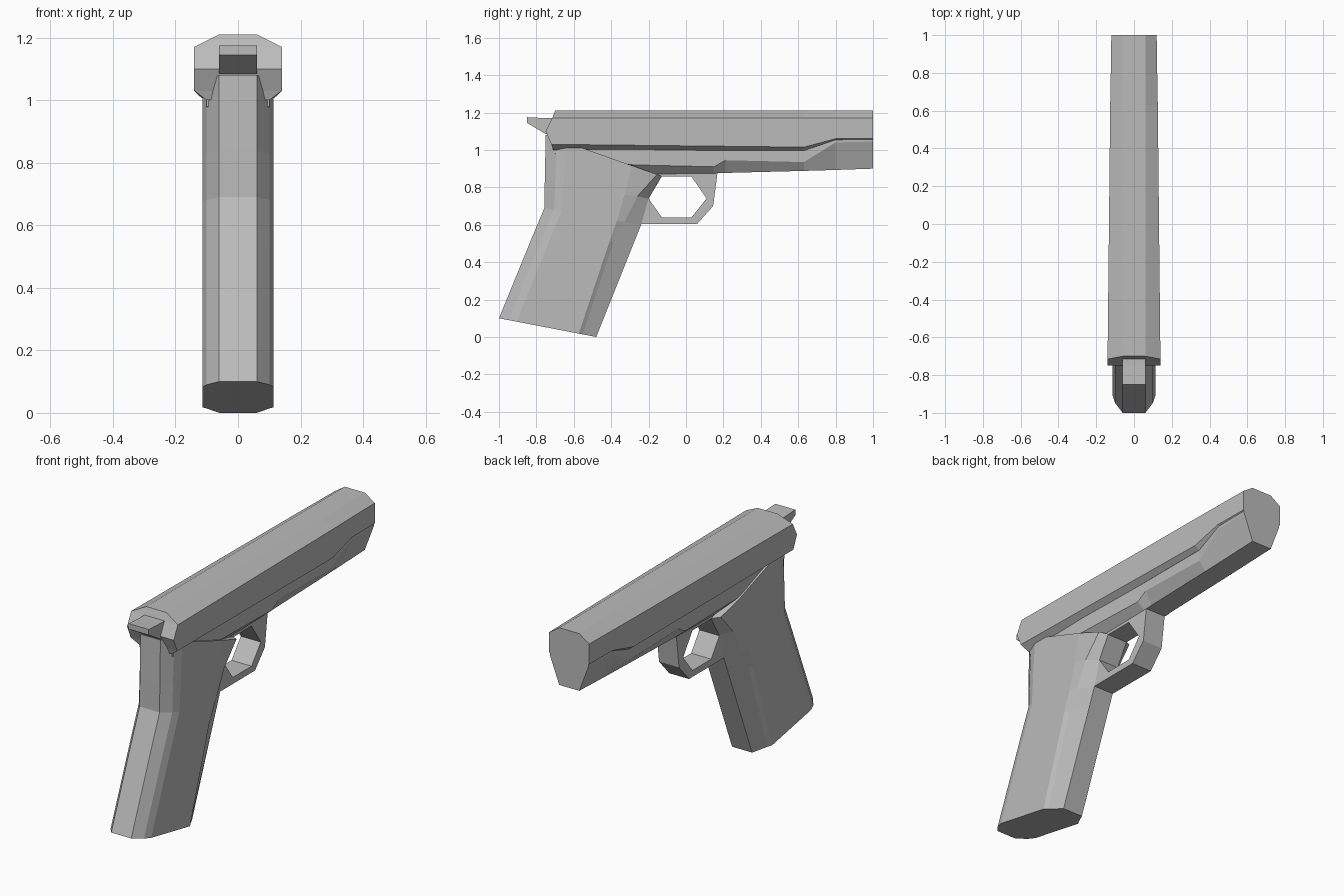
import bpy, bmesh
from mathutils import Vector

old = bpy.data.objects.get("Cube")
if old:
    bpy.data.objects.remove(old, do_unlink=True)

grey = bpy.data.materials.new("plain grey")
grey.use_nodes = True
grey.diffuse_color = (0.5, 0.5, 0.5, 1)
shader = grey.node_tree.nodes["Principled BSDF"]
shader.inputs["Base Color"].default_value = grey.diffuse_color

# Shared dimensions
core = 0.06         # half width of every flat centre strip
slide_top = 1.21
shoulder = 1.17     # height where the slide's top bevel ends
muzzle = 1.0


def finish(name, bm):
    """Turn the bmesh into a named, flat shaded object."""
    bmesh.ops.recalc_face_normals(bm, faces=bm.faces)
    mesh = bpy.data.meshes.new(name)
    bm.to_mesh(mesh)
    bm.free()
    mesh.materials.append(grey)
    part = bpy.data.objects.new(name, mesh)
    bpy.context.collection.objects.link(part)


def loft(name, sections):
    """Skin half sections of (x, y, z) points, mirrored across x, with capped ends."""
    bm = bmesh.new()
    left = [[bm.verts.new((x, y, z)) for x, y, z in section] for section in sections]
    right = [[bm.verts.new((-x, y, z)) for x, y, z in section] for section in sections]

    # Outer walls on both sides, then the centre strips above and below
    for side in (left, right):
        for near, far in zip(side, side[1:]):
            for a, b, c, d in zip(near, near[1:], far[1:], far):
                bm.faces.new((a, b, c, d))
    for row in range(len(sections) - 1):
        for edge in (0, -1):
            bm.faces.new((left[row][edge], right[row][edge],
                          right[row + 1][edge], left[row + 1][edge]))

    # End caps, folded along each pair of mirrored points
    for end in (0, -1):
        for a, b, c, d in zip(left[end], left[end][1:], right[end][1:], right[end]):
            bm.faces.new((a, b, c, d))
    finish(name, bm)


def slide_section(y, half, lip, undercut, fold=0):
    """Bevelled top, upright side and a lip turned in below; fold bulges the end."""
    middle = (shoulder + lip) / 2
    return [
        (core, y + fold, slide_top),
        (half, y + fold * 0.7, shoulder),
        (half, y, middle),
        (half, y + fold * 0.6, lip),
        (half - undercut, y + fold * 0.8, lip - undercut * 0.75),
    ]


def frame_section(y, half, rim, chine, base):
    """Upright wall from rim to chine, then a slope in to the flat base."""
    return [(half, y, rim), (half, y, chine), (core, y, base)]


def grip_section(back, front, panel_end, ridge):
    """Rounded slice from back to front; panel_end and ridge are fractions of it."""
    start = Vector((0, *back))
    stop = Vector((0, *front))
    stations = (0, 0.1, 0.18, panel_end, ridge, 1)
    widths = (core, 0.1, 0.114, 0.114, 0.1, core)
    points = []
    for fraction, width in zip(stations, widths):
        point = start.lerp(stop, fraction)
        points.append((width, point.y, point.z))
    return points


def hammer_section(y, top, bottom):
    return [(core, y, top), (core, y, bottom)]


# Slide: folded rear end, lower lip fading out toward the muzzle
loft("slide", [
    slide_section(-0.75, 0.14, 1.03, 0.04, fold=0.05),
    slide_section(0.63, 0.126, 1.015, 0.025),
    slide_section(0.8, 0.123, 1.06, 0.01),
    slide_section(muzzle, 0.12, 1.06, 0.01),
])

# Frame: shallow over the grip, deep over the guard, tapering to the muzzle
loft("frame", [
    frame_section(-0.7, 0.1, 1.01, 0.98, 0.97),
    frame_section(-0.28, 0.105, 1.01, 0.92, 0.87),
    frame_section(0.15, 0.1, 1.01, 0.91, 0.875),
    frame_section(0.21, 0.1, 1.01, 0.945, 0.877),
    frame_section(0.63, 0.1, 1.01, 0.935, 0.888),
    frame_section(0.8, 0.115, 1.055, 1.04, 0.893),
    frame_section(muzzle, 0.115, 1.055, 1.045, 0.9),
])

# Grip: raked below, upright at the back above, flaring into the guard
loft("grip", [
    grip_section((-1, 0.1), (-0.48, 0), 0.82, 0.86),
    grip_section((-0.82, 0.54), (-0.28, 0.5), 0.76, 0.8),
    grip_section((-0.757, 0.69), (-0.24, 0.6), 0.75, 0.83),
    grip_section((-0.755, 0.84), (-0.2, 0.74), 0.77, 0.89),
    grip_section((-0.75, 1.08), (-0.13, 0.86), 0.74, 0.96),
])

# Hammer: spur thickening toward the slide
loft("hammer", [
    hammer_section(-0.85, 1.175, 1.145),
    hammer_section(-0.75, shoulder, 1.085),
    hammer_section(-0.65, shoulder, 1.085),
])

# Trigger guard: band between a hexagonal opening and its outer outline
opening = [(-0.2, 0.74), (-0.13, 0.857), (0.03, 0.857),
           (0.11, 0.74), (0.03, 0.64), (-0.13, 0.64)]
outline = [(-0.27, 0.74), (-0.17, 0.9), (0.17, 0.89),
           (0.145, 0.7), (0.06, 0.605), (-0.25, 0.605)]
bm = bmesh.new()
rings = []
for x, path in ((core, opening), (core, outline), (-core, outline), (-core, opening)):
    rings.append([bm.verts.new((x, y, z)) for y, z in path])
for ring, following in zip(rings, rings[1:] + rings[:1]):
    for i in range(len(ring)):
        bm.faces.new((ring[i - 1], ring[i], following[i], following[i - 1]))
finish("trigger_guard", bm)
